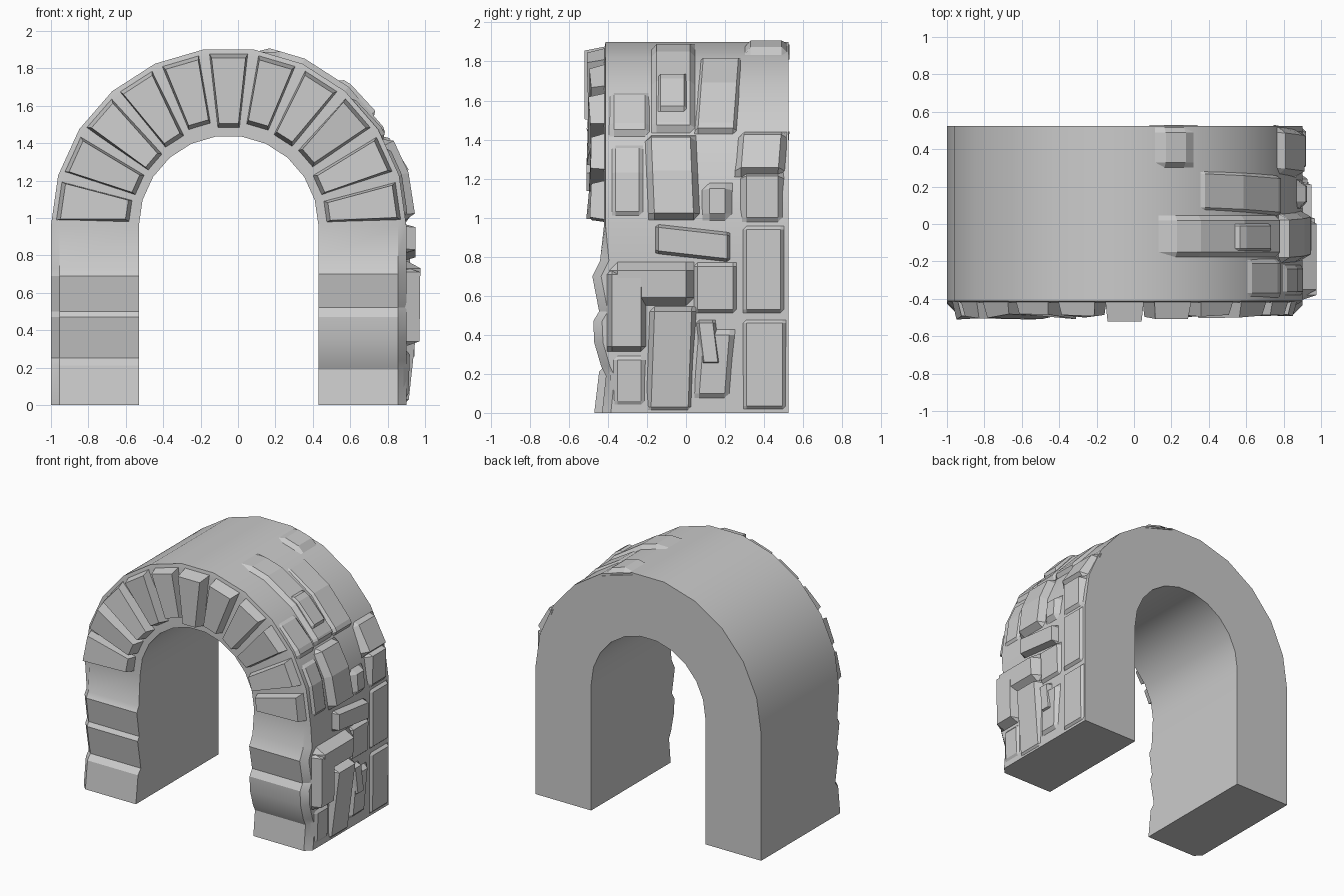
import bpy, bmesh, random
from math import sin, cos, pi, sqrt
from mathutils import Vector

if "Cube" in bpy.data.objects:
    bpy.data.objects.remove(bpy.data.objects["Cube"])

random.seed(4)
CX, CZ, RO, RI, N = -0.05, 0.96, 0.95, 0.48, 11
BACK, FRONT = 0.525, -0.42


def loft(name, rings, smooth=False):
    """Closed solid through a list of equal-length point rings."""
    bm = bmesh.new()
    vs = [[bm.verts.new(p) for p in r] for r in rings]
    n = len(rings[0])
    for a, b in zip(vs, vs[1:]):
        for i in range(n):
            bm.faces.new((a[i], a[(i + 1) % n], b[(i + 1) % n], b[i]))
    bm.faces.new(vs[0])
    bm.faces.new(vs[-1])
    bmesh.ops.recalc_face_normals(bm, faces=bm.faces)
    me = bpy.data.meshes.new(name)
    bm.to_mesh(me)
    bm.free()
    ob = bpy.data.objects.new(name, me)
    bpy.context.collection.objects.link(ob)
    if smooth:
        bpy.context.view_layer.objects.active = ob
        ob.select_set(True)
        bpy.ops.object.shade_smooth_by_angle(angle=0.5)
        ob.select_set(False)
    return ob


# Arch body: one cross-section swept from the right foot over to the left foot
def section(inner, outer, yf, ch):
    (xi, zi), (xo, zo) = inner, outer
    k = 1 - 0.045 / 0.47
    xm, zm = xi + (xo - xi) * k, zi + (zo - zi) * k
    return [(xi, BACK, zi), (xi, yf, zi), (xm, yf, zm), (xo, yf + ch, zo), (xo, BACK, zo)]


right_leg = [(0, -.43), (.19, -.41), (.24, -.435), (.36, -.47), (.47, -.475),
             (.52, -.445), (.70, -.48), (.78, -.44)]
left_leg = [(0, -.47), (.21, -.445), (.25, -.41), (.47, -.45), (.50, -.43),
            (.69, -.46), (.73, -.435)]
rings = [section((CX + RI, z), (CX + RO, z), y, .045) for z, y in right_leg]
for i in range(N + 1):
    a = pi * i / N
    rings.append(section((CX + RI * cos(a), CZ + RI * sin(a)),
                         (CX + RO * cos(a), CZ + RO * sin(a)), FRONT, .008))
rings += [section((CX - RI, z), (CX - RO, z), y, .045) for z, y in reversed(left_leg)]
loft("arch_body", rings, True)

# Voussoirs: one bevelled wedge on the front of each arch segment
for i in range(N):
    a0, a1 = pi * i / N + .03, pi * (i + 1) / N - .03
    r0, r1 = .52 + random.uniform(-.01, .03), .925
    base, face = [], []
    dep = [random.uniform(.06, .092) for _ in range(4)]
    if i == 5:
        dep = [.10] * 4
    for (r, a, ri, ai), d in zip([(r0, a0, .025, .03), (r1, a0, -.025, .015),
                                  (r1, a1, -.025, -.015), (r0, a1, .025, -.03)], dep):
        w = random.uniform(.3, 1.2)
        base.append((CX + r * cos(a), FRONT + .02, CZ + r * sin(a)))
        r, a = r + ri, a + ai * w
        face.append((CX + r * cos(a), FRONT - d, CZ + r * sin(a)))
    loft(f"voussoir_{i + 1}", [base, face])


# Cladding stones on the right flank: height z follows leg then arch
BREAKS = [CZ + RO * sin(pi * k / N) for k in range(6)]


def surf(z, y, h):
    if z <= CZ:
        return Vector((CX + RO + h, y, z))
    xs = [CX + RO * cos(pi * k / N) for k in range(6)]
    k = max(j for j in range(5) if BREAKS[j] <= z + 1e-6)
    t = (z - BREAKS[k]) / (BREAKS[k + 1] - BREAKS[k])
    p = Vector((xs[k] + t * (xs[k + 1] - xs[k]), y, z))
    return p + h * (p - Vector((CX, y, CZ))).normalized()


def stone(name, y0, y1, z0, z1, h0, h1=None, bev=.04, skew=0.0, rise=0.0):
    """Bevelled block; h0/h1 lower/upper height, skew shifts y, rise tilts z along y."""
    h1 = h0 if h1 is None else h1
    b = min(bev, (z1 - z0) * .3)
    zs = [z0, z0 + b] + [q for q in BREAKS if z0 + b + .01 < q < z1 - b - .01] + [z1 - b, z1]
    out = []
    for j, z in enumerate(zs):
        t = (z - z0) / (z1 - z0)
        h = -.015 if j in (0, len(zs) - 1) else h0 + (h1 - h0) * t
        s = skew * (t - .5)
        out.append([surf(min(z + rise * u, BREAKS[5]), y + s, g) for y, g, u in
                    ((y0, -.015, -.5), (y0 + bev, h, -.4), (y1 - bev, h, .4), (y1, -.015, .5))])
    loft(name, out)


stone("crown_stone_long", -.19, .06, 1.42, BREAKS[5], .03)
stone("crown_stone_bump", -.17, .03, 1.50, 1.74, .055, .045)
stone("crown_stone_back", .29, .53, BREAKS[4], BREAKS[5], .03)
stone("shoulder_stone_mid", .05, .28, 1.42, 1.83, .03, .012, .025, .03)
stone("shoulder_stone_back", .25, .52, 1.20, 1.45, .065, .03, .04, .02)
stone("shoulder_stone_front", -.41, -.17, 1.40, 1.66, .025, .01)
stone("spring_stone_mid", -.21, .07, .98, 1.43, .055, .05, .04, -.02)
stone("spring_stone_front", -.40, -.20, .99, 1.39, .015)
stone("spring_stone_back", .27, .51, .96, 1.24, .015, .06)
stone("spring_stone_small", .07, .25, .97, 1.19, .03, .05, .05)
stone("brick_raised", -.16, .23, .79, .95, .05, .05, .02, 0, -.05)
stone("brick_back_upper", .28, .515, .50, .97, .02, .02, .03)
stone("brick_back_lower", .28, .525, .005, .49, .015, .02, .03)
stone("block_front_tall", -.41, -.20, .31, .74, .07, .075, .03)
stone("block_front_wide", -.40, .05, .54, .78, .065, .08, .05)
stone("block_low_mid", -.20, .05, 0, .55, .01, .07, .03, .02)
stone("block_low_front", -.39, -.19, .02, .31, .01, .02)
stone("chip_low", .04, .25, .06, .44, .02, .035, .04, .03)
stone("chip_small", .06, .17, .24, .48, .045, .04, .02, -.03)
stone("chip_upper", .03, .27, .50, .78, .02, .03, .03)
